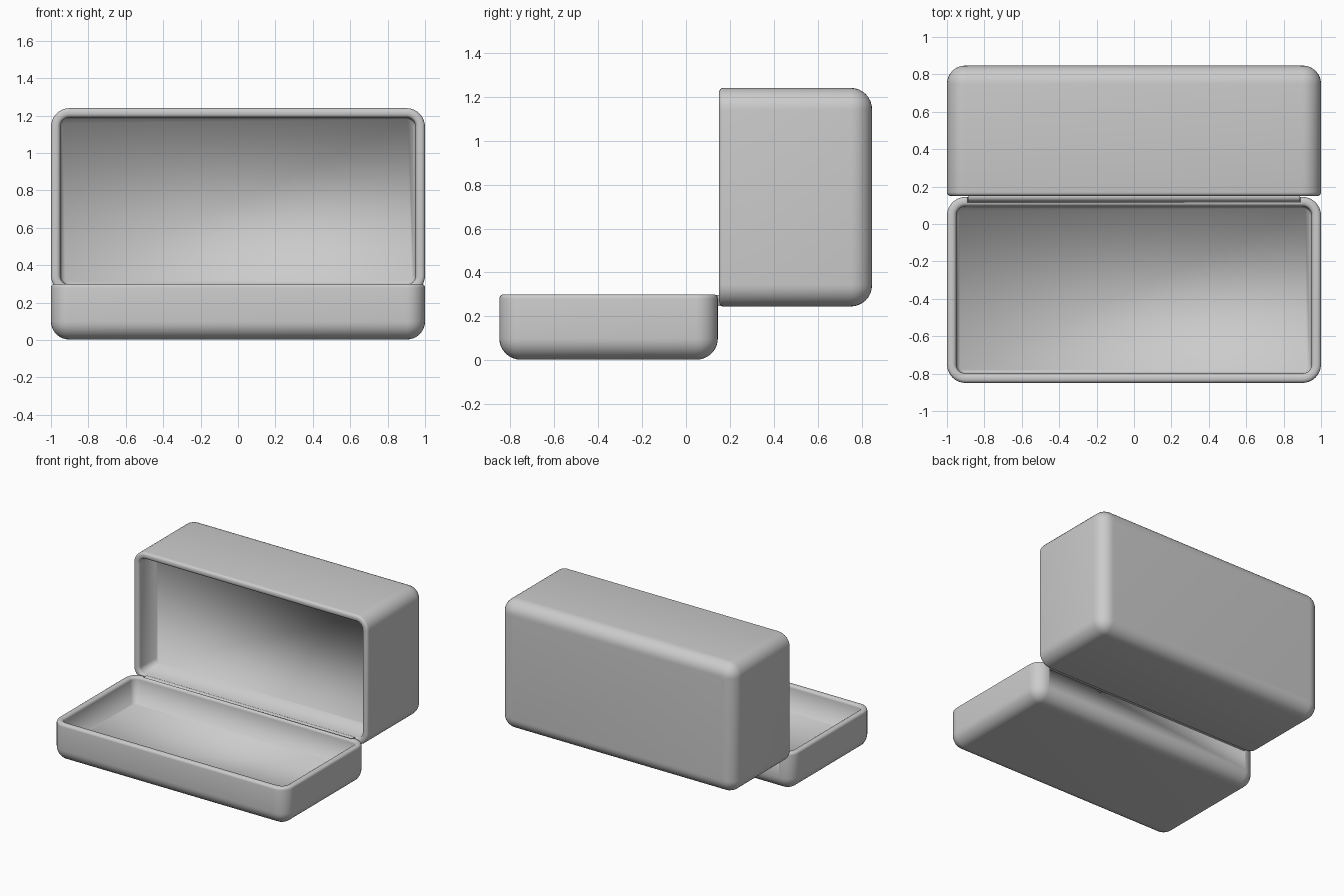
import bpy, bmesh, math
from mathutils import Matrix

if "Cube" in bpy.data.objects:
    bpy.data.objects.remove(bpy.data.objects["Cube"])

HX, HY = 1.0, 0.4975          # half width and half depth of both shells
R, WALL, LIP = 0.1, 0.05, 0.02   # corner radius, wall thickness, rim rounding
SEG = 8


def arc(cx, cz, r, a0, a1, n):
    return [(cx + r * math.cos(math.radians(a0 + (a1 - a0) * i / n)),
             cz + r * math.sin(math.radians(a0 + (a1 - a0) * i / n))) for i in range(n + 1)]


def ring(bm, inset, z):
    """Rounded rectangle, pulled in by inset from the outer outline."""
    r = max(R - inset, 0.03)
    hx, hy = HX - inset - r, HY - inset - r
    pts = []
    for k, (sx, sy) in enumerate([(1, 1), (-1, 1), (-1, -1), (1, -1)]):
        pts += arc(sx * hx, sy * hy, r, 90 * k, 90 * k + 90, SEG)
    return [bm.verts.new((x, y, z)) for x, y in pts]


def shell(name, height, depth, matrix):
    """Open rounded box: outer skin, rounded rim, shallow inner well."""
    profile = arc(0.097, R, 0.097, 270, 180, SEG)
    profile += arc(LIP, height - LIP, LIP, 180, 90, 4)
    profile += arc(WALL - LIP, height - LIP, LIP, 90, 0, 4)
    profile += [(WALL + 0.01, height - depth)]
    bm = bmesh.new()
    rings = [ring(bm, d, z) for d, z in profile]
    for a, b in zip(rings, rings[1:]):
        for i in range(len(a)):
            j = (i + 1) % len(a)
            bm.faces.new((a[i], a[j], b[j], b[i]))
    bm.faces.new(rings[0][::-1])
    bm.faces.new(rings[-1])
    bmesh.ops.recalc_face_normals(bm, faces=bm.faces)
    bm.transform(matrix)
    mesh = bpy.data.meshes.new(name)
    bm.to_mesh(mesh)
    bm.free()
    ob = bpy.data.objects.new(name, mesh)
    bpy.context.collection.objects.link(ob)
    return ob


def activate(ob):
    bpy.ops.object.select_all(action='DESELECT')
    ob.select_set(True)
    bpy.context.view_layer.objects.active = ob


def notch(ob, y0, y1, z0, z1):
    """Cut the hinge recess out of a rim."""
    bpy.ops.mesh.primitive_cube_add(size=1, location=(0, (y0 + y1) / 2, (z0 + z1) / 2))
    cutter = bpy.context.object
    cutter.scale = (1.78, y1 - y0, z1 - z0)
    mod = ob.modifiers.new("notch", 'BOOLEAN')
    mod.operation, mod.object, mod.solver = 'DIFFERENCE', cutter, 'EXACT'
    activate(ob)
    bpy.ops.object.modifier_apply(modifier=mod.name)
    bpy.data.objects.remove(cutter)


# Lower tray
tray = shell("tray", 0.3, 0.2, Matrix.Translation((0, -0.3525, 0)))
notch(tray, 0.115, 0.2, 0.272, 0.4)

# Lid standing open, its mouth facing the front
lid = shell("lid", 0.7, 0.2, Matrix.Translation((0, 0.85, 0.7425)) @ Matrix.Rotation(math.radians(90), 4, 'X'))

# Hinge barrel between the two rims
bpy.ops.mesh.primitive_cylinder_add(vertices=24, radius=0.026, depth=1.776,
                                    location=(0, 0.146, 0.272), rotation=(0, math.pi / 2, 0))
bpy.context.object.name = "hinge_barrel"

# Smooth throughout, so the wells blend softly into their walls
for ob in (tray, lid, bpy.data.objects["hinge_barrel"]):
    activate(ob)
    bpy.ops.object.shade_smooth_by_angle(angle=math.radians(95 if ob in (tray, lid) else 35))
